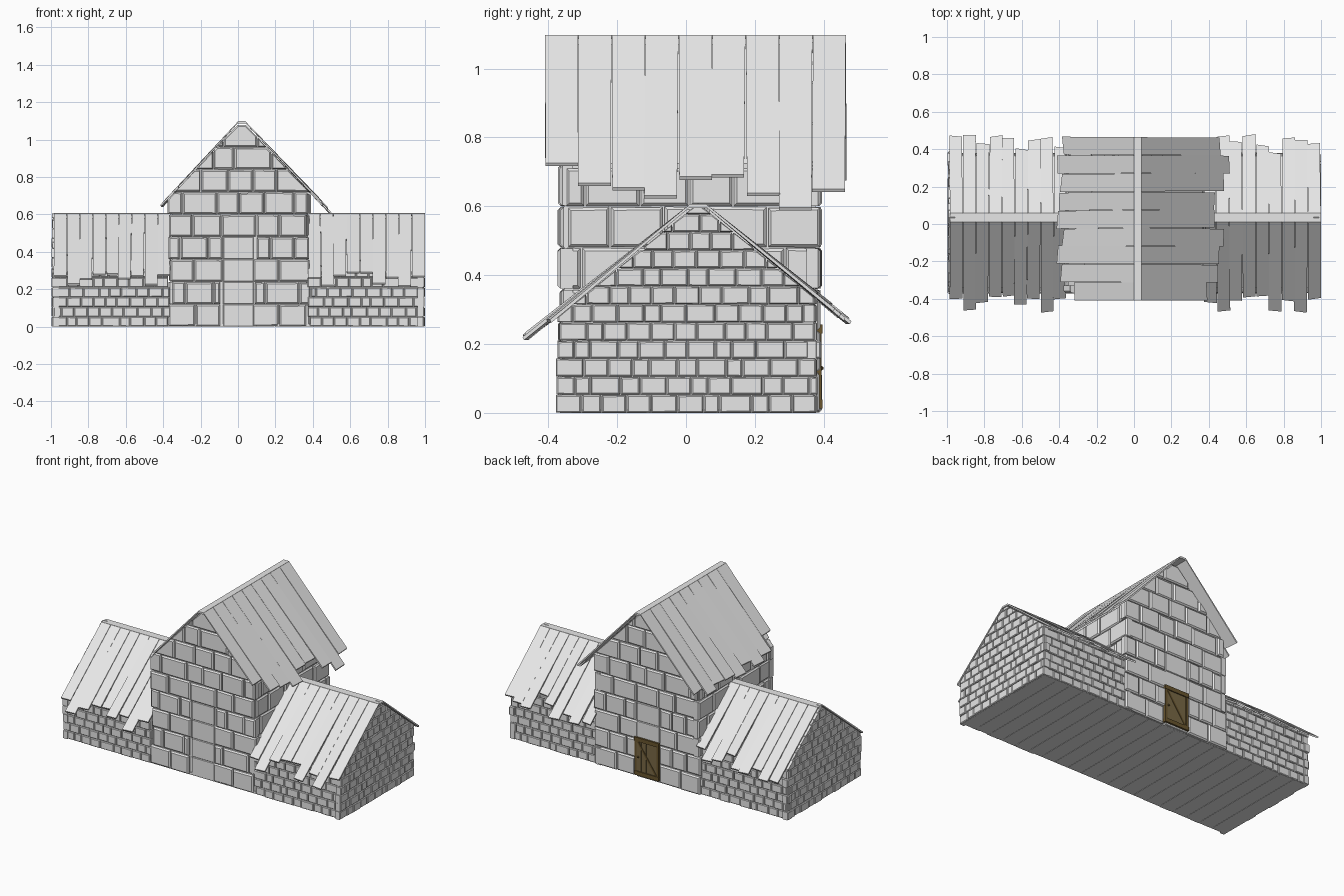
import bpy, bmesh, random
from mathutils import Vector

if "Cube" in bpy.data.objects:
    bpy.data.objects.remove(bpy.data.objects["Cube"])

random.seed(4)
R = random.uniform


def material(name, rgb):
    m = bpy.data.materials.new(name)
    m.diffuse_color = (*rgb, 1)
    m.use_nodes = True
    m.node_tree.nodes["Principled BSDF"].inputs["Base Color"].default_value = m.diffuse_color
    return m


GREY = material("light_grey", (0.8, 0.8, 0.8))
PANEL = material("door_brown", (0.19, 0.14, 0.06))
FRAME = material("dark_brown", (0.14, 0.09, 0.027))


def finish(bm, name, mat):
    bmesh.ops.recalc_face_normals(bm, faces=bm.faces)
    me = bpy.data.meshes.new(name)
    bm.to_mesh(me)
    bm.free()
    me.materials.append(mat)
    ob = bpy.data.objects.new(name, me)
    bpy.context.collection.objects.link(ob)
    return ob


def loft(bm, rings):
    """Closed solid through rings with equal point counts."""
    vs = [[bm.verts.new(p) for p in r] for r in rings]
    n = len(vs[0])
    for a, b in zip(vs, vs[1:]):
        for i in range(n):
            bm.faces.new((a[i], a[(i + 1) % n], b[(i + 1) % n], b[i]))
    bm.faces.new(vs[0][::-1])
    bm.faces.new(vs[-1])


def box(bm, x0, x1, y0, y1, z0, z1):
    loft(bm, [[(x0, y0, z), (x1, y0, z), (x1, y1, z), (x0, y1, z)] for z in (z0, z1)])


def clip(poly, planes):
    """Keep the part of a (u, z) polygon below each line z = s*u + c."""
    for s, c in planes:
        out = []
        for p, q in zip(poly, poly[1:] + poly[:1]):
            dp, dq = s * p[0] + c - p[1], s * q[0] + c - q[1]
            if dp >= 0:
                out.append(p)
            if dp * dq < 0:
                t = dp / (dp - dq)
                out.append((p[0] + t * (q[0] - p[0]), p[1] + t * (q[1] - p[1])))
        poly = out
        if len(poly) < 3:
            return []
    return poly


def brick(bm, to3d, u0, u1, z0, z1, planes, depth, bev):
    g = bev * 0.35
    poly = clip([(u0 + g, z0 + g / 2), (u1 - g, z0 + g / 2 + R(-g, g) * 0.3),
                 (u1 - g, z1 - g), (u0 + g, z1 - g + R(-g, g))], planes)
    if not poly:
        return
    us, zs = [p[0] for p in poly], [p[1] for p in poly]
    w, h = max(us) - min(us), max(zs) - min(zs)
    if w < 3 * bev or h < 2.2 * bev:
        return
    cu, cz = sum(us) / len(us), sum(zs) / len(zs)
    small = [(cu + (u - cu) * (1 - 2 * bev / w), cz + (z - cz) * (1 - 2 * bev / h)) for u, z in poly]
    loft(bm, [[to3d(u, z, d) for u, z in ring]
              for ring, d in ((poly, -0.03), (poly, depth - bev), (small, depth))])


def wall(name, to3d, u0, u1, top, pitch, width, planes, bev, out, panel=None):
    """Courses of bevelled stones, clipped by the roof; panel is a flatter middle column."""
    bm = bmesh.new()
    row, z = 0, 0.0
    while z < top - 0.01:
        spans = [(u0, u1)]
        if panel and z + pitch < panel[2] + 0.02:
            spans = [(u0, panel[0]), (panel[1], u1)]
            brick(bm, to3d, panel[0], panel[1], z, z + pitch, planes, 0.004, 0.003)
        for a, b in spans:
            n = max(1, round((b - a) / width))
            step = (b - a) / n
            cuts = [a + step * (i + (0.5 if row % 2 else 0) + R(-0.2, 0.2)) for i in range(0 if row % 2 else 1, n)]
            cuts = [a + R(-out, out)] + cuts + [b + R(-out, out)]
            for p, q in zip(cuts, cuts[1:]):
                brick(bm, to3d, p, q, z, z + pitch, planes, R(0.3, 1) * out, bev)
        row += 1
        z += pitch
    return finish(bm, name, GREY)


def gable(l, r, top, s):
    return [(s, top - s * l), (-s, top + s * r)]


def core(name, along_x, a0, a1, u0, u1, top, planes):
    """Solid infill behind the stones."""
    bm = bmesh.new()
    poly = clip([(u0, 0.012), (u1, 0.012), (u1, top), (u0, top)], planes)
    loft(bm, [[(a, u, z) if along_x else (u, a, z) for u, z in poly] for a in (a0, a1)])
    finish(bm, name, GREY)


def roof(name, along_x, a0, a1, ridge, top, slope, ends):
    """One roof slope of uneven planks; ends lists how far each plank reaches."""
    bm = bmesh.new()
    step = (a1 - a0) / len(ends)
    sgn = 1 if ends[0] > ridge else -1
    th = 0.009
    for i, e in enumerate(ends):
        b0, b1 = a0 + i * step + 0.001, a0 + (i + 1) * step - 0.001
        k, lift, tilt = R(-0.006, 0.006), R(-0.007, 0.009), R(-0.006, 0.006)
        rings = []
        for u, sh, dz, t in ((ridge, 0, 0, 0), (e, k, lift, tilt)):
            z = top - slope * abs(u - ridge) + dz
            d = sgn * th / 2 if u != ridge else 0
            ring = [(b0 + sh, u - t, z), (b1 + sh, u + t, z),
                    (b1 + sh, u + t - d, z - th), (b0 + sh, u - t - d, z - th)]
            rings.append([(a, uu, zz) if along_x else (uu, a, zz) for a, uu, zz in ring])
        loft(bm, rings)
    finish(bm, name, GREY)


# Main hall: stone walls
MP = gable(0.0, 0.04, 1.08, 1.06)
door_gap = (-0.08, 0.085, 0.47)
for side, y in (("front", -0.358), ("back", 0.38)):
    s = 1 if y > 0 else -1
    wall("hall_" + side + "_wall", lambda u, z, d: (u, y + s * d, z), -0.365, 0.378, 1.08,
         0.12, 0.148, MP, 0.008, 0.015, door_gap)
for side, x, h in (("left", -0.358, 0.68), ("right", 0.37, 0.71)):
    s = 1 if x > 0 else -1
    wall("hall_" + side + "_wall", lambda u, z, d: (x + s * d, u, z), -0.355, 0.382, h,
         0.12, 0.15, [(0, h)], 0.008, 0.015)
core("hall_core", False, -0.354, 0.376, -0.354, 0.366, 1.07, gable(0.0, 0.04, 1.07, 1.06))

# Main hall: plank roof and ridge
roof("hall_roof_right", False, -0.41, 0.465, 0.04, 1.097, 1.06,
     [0.39, 0.45, 0.455, 0.48, 0.43, 0.43, 0.48, 0.51, 0.46])
roof("hall_roof_left", False, -0.41, 0.465, 0.0, 1.097, 1.08,
     [-0.32, -0.39, -0.41, -0.38, -0.41, -0.40, -0.39, -0.41, -0.38])
bm = bmesh.new()
box(bm, 0.0, 0.04, -0.41, 0.465, 1.086, 1.098)
finish(bm, "hall_ridge", GREY)

# Wings: small-stone walls, plank roofs and ridges
WP = gable(0.01, 0.06, 0.588, 0.81)
wings = {
    "left": (-0.99, -0.37,
             [-0.40, -0.46, -0.42, -0.39, -0.385, -0.43, -0.40, -0.47, -0.40],
             [0.47, 0.475, 0.43, 0.47, 0.46, 0.40, 0.45, 0.46, 0.41]),
    "right": (0.38, 0.992,
              [-0.42, -0.465, -0.41, -0.39, -0.385, -0.465, -0.41, -0.47, -0.40],
              [0.45, 0.47, 0.44, 0.475, 0.42, 0.38, 0.46, 0.45, 0.43]),
}
for side, (x0, x1, front, back) in wings.items():
    for face, y, h in (("front", -0.362, 0.295), ("back", 0.372, 0.335)):
        s = 1 if y > 0 else -1
        wall(side + "_wing_" + face + "_wall", lambda u, z, d: (u, y + s * d, z), x0, x1, h,
             0.0525, 0.066, [(0, h)], 0.004, 0.010)
    xe = x0 if side == "left" else x1
    s = 1 if xe > 0 else -1
    wall(side + "_wing_end_wall", lambda u, z, d: (xe + s * (d - 0.002), u, z), -0.37, 0.383, 0.588,
         0.0525, 0.07, WP, 0.004, 0.010)
    core(side + "_wing_core", True, x0 + 0.004, x1 - 0.004, -0.36, 0.37, 0.58, gable(0.01, 0.06, 0.58, 0.81))
    r0, r1 = (-0.985, -0.36) if side == "left" else (0.37, 1.0)
    roof(side + "_wing_roof_front", True, r0, r1, 0.01, 0.605, 0.8, front)
    roof(side + "_wing_roof_back", True, r0, r1, 0.06, 0.605, 0.815, back)
    bm = bmesh.new()
    box(bm, r0, r1, 0.01, 0.06, 0.595, 0.606)
    finish(bm, side + "_wing_ridge", GREY)

# Plank floor, seen from below
bm = bmesh.new()
for i in range(20):
    x = -0.985 + i * 0.0985
    box(bm, x + 0.001, x + 0.0975, -0.36, 0.37, 0.0, 0.014)
finish(bm, "floor_planks", GREY)

# Back door: boards, frame, brace and knob
bm = bmesh.new()
for i in range(4):
    x = -0.063 + i * 0.037
    box(bm, x + 0.001, x + 0.036, 0.375, 0.389, 0.02, 0.25)
finish(bm, "door_boards", PANEL)
bm = bmesh.new()
for x in (-0.072, 0.087):
    box(bm, x - 0.007, x + 0.007, 0.375, 0.393, 0.015, 0.255)
for z in (0.026, 0.244):
    box(bm, -0.081, 0.096, 0.375, 0.396, z - 0.013, z + 0.013)
loft(bm, [[(-0.066, y, 0.04), (-0.052, y, 0.04), (0.081, y, 0.231), (0.067, y, 0.231)] for y in (0.38, 0.392)])
finish(bm, "door_frame", FRAME)
bm = bmesh.new()
bmesh.ops.create_icosphere(bm, subdivisions=1, radius=0.007)
bmesh.ops.translate(bm, verts=bm.verts, vec=Vector((0.068, 0.393, 0.13)))
finish(bm, "door_knob", FRAME)
